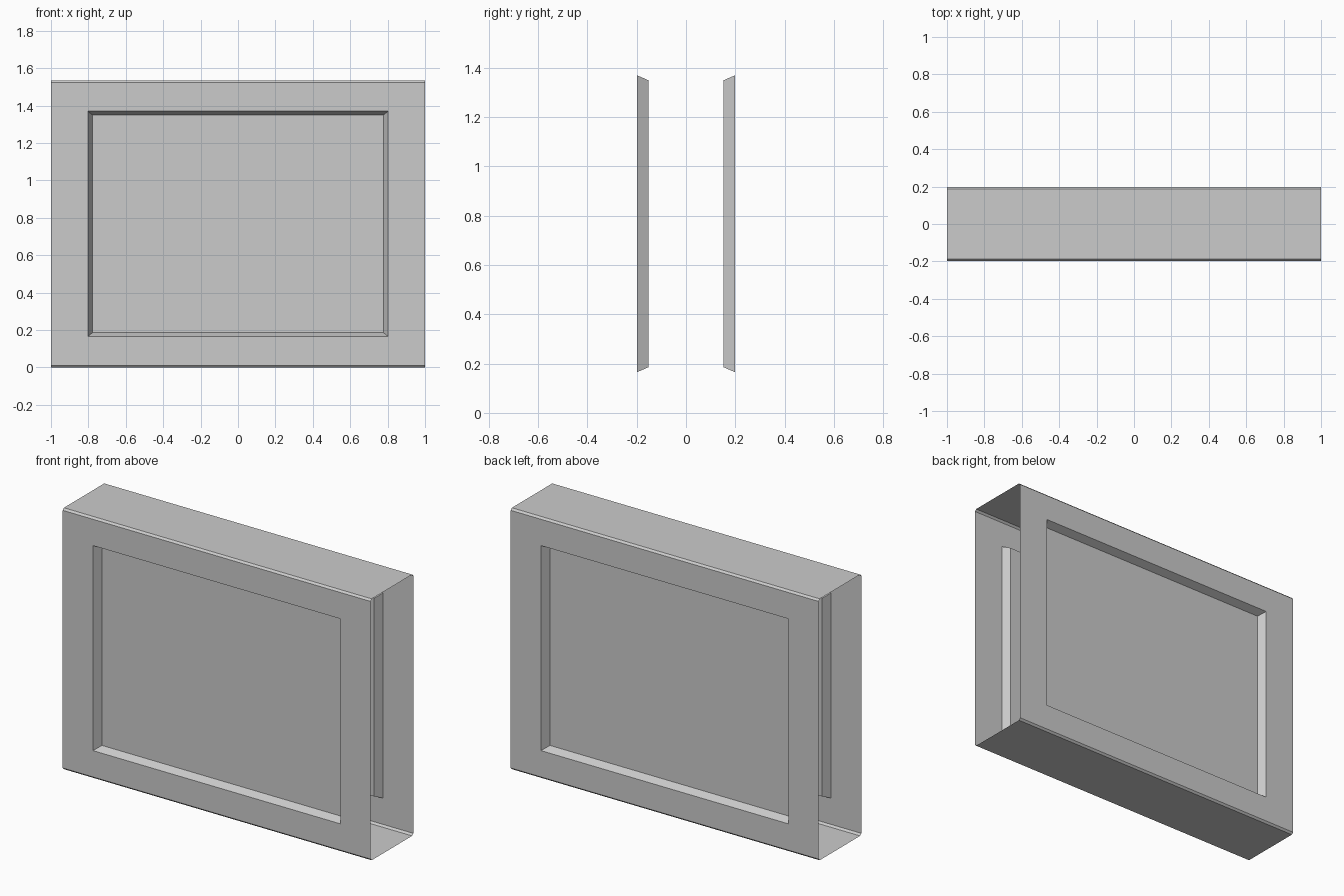
import bpy, bmesh

if "Cube" in bpy.data.objects:
    bpy.data.objects.remove(bpy.data.objects["Cube"])

HALF_W, HALF_D, HEIGHT, CH = 1.0, 0.198, 1.535, 0.011
MID = HEIGHT / 2

bm = bmesh.new()

# open-ended sleeve: chamfered rectangle profile (y, z) swept along x
d, c, h = HALF_D, CH, HEIGHT
profile = [(-d, c), (-d + c, 0), (d - c, 0), (d, c),
           (d, h - c), (d - c, h), (-d + c, h), (-d, h - c)]
left = [bm.verts.new((-HALF_W, y, z)) for y, z in profile]
right = [bm.verts.new((HALF_W, y, z)) for y, z in profile]
n = len(profile)
for i in range(n):
    j = (i + 1) % n
    bm.faces.new((left[i], left[j], right[j], right[i]))
bmesh.ops.recalc_face_normals(bm, faces=bm.faces)


def inset_to(face, half_w, half_h, y):
    """Inset a wall face, then place its rim at an exact size and depth."""
    bmesh.ops.inset_individual(bm, faces=[face], thickness=0.005)
    for v in face.verts:
        v.co = (half_w if v.co.x > 0 else -half_w, y,
                MID + (half_h if v.co.z > MID else -half_h))


# recessed panels with sloped sides, front and back
bm.faces.ensure_lookup_table()
walls = [f for f in bm.faces if abs(f.normal.y) > 0.99]
for wall in walls:
    side = 1 if wall.normal.y > 0 else -1
    inset_to(wall, 0.803, 0.602, side * HALF_D)
    inset_to(wall, 0.778, 0.582, side * 0.152)

mesh = bpy.data.meshes.new("panelled_sleeve")
bm.normal_update()
# orient outwards, judged from the top face
top = max(bm.faces, key=lambda f: f.calc_center_median().z)
if top.normal.z < 0:
    bmesh.ops.reverse_faces(bm, faces=bm.faces)
bm.to_mesh(mesh)
bm.free()
obj = bpy.data.objects.new("panelled_sleeve", mesh)
bpy.context.collection.objects.link(obj)
